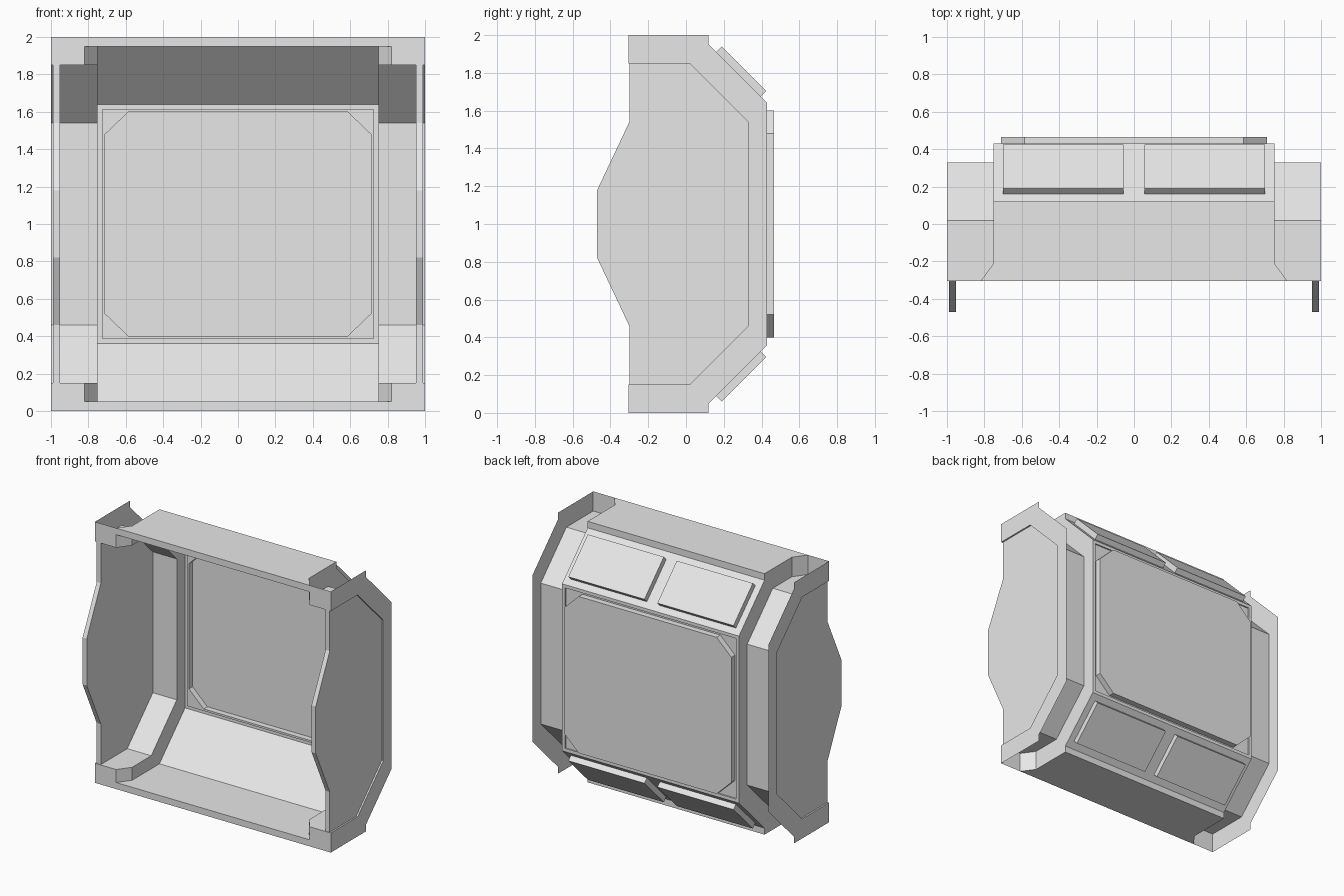
import bpy, bmesh
from mathutils import Vector

cube = bpy.data.objects.get("Cube")
if cube:
    bpy.data.objects.remove(cube, do_unlink=True)

GREY = (0.8, 0.8, 0.8)
grey = bpy.data.materials.new("light grey")
grey.use_nodes = True
grey.diffuse_color = (*GREY, 1)
grey.node_tree.nodes["Principled BSDF"].inputs["Base Color"].default_value = (*GREY, 1)


def finish(name, bm, mirror):
    """Turn a bmesh into an object mirrored about the model's middle."""
    mesh = bpy.data.meshes.new(name)
    bm.to_mesh(mesh)
    bm.free()
    mesh.materials.append(grey)
    obj = bpy.data.objects.new(name, mesh)
    obj.location.z = 1
    bpy.context.collection.objects.link(obj)
    if mirror:
        mod = obj.modifiers.new("Mirror", "MIRROR")
        mod.use_axis = ["X" in mirror, False, "Z" in mirror]
    return obj


def sheet(name, polygons, mirror="XZ"):
    """Thin faces, all turned away from the centre."""
    bm = bmesh.new()
    for poly in polygons:
        face = bm.faces.new([bm.verts.new(p) for p in poly])
        face.normal_update()
        if face.normal.dot(face.calc_center_median()) < 0:
            face.normal_flip()
    bmesh.ops.remove_doubles(bm, verts=bm.verts[:], dist=0.0001)
    return finish(name, bm, mirror)


def solid(name, poly, offset, mirror="XZ"):
    """Closed prism: a polygon pushed along an offset."""
    bm = bmesh.new()
    base = bm.faces.new([bm.verts.new(p) for p in poly])
    out = bmesh.ops.extrude_face_region(bm, geom=[base], use_keep_orig=True)
    moved = [v for v in out["geom"] if isinstance(v, bmesh.types.BMVert)]
    bmesh.ops.translate(bm, verts=moved, vec=Vector(offset))
    bmesh.ops.recalc_face_normals(bm, faces=bm.faces[:])
    return finish(name, bm, mirror)


def band(path, offset):
    """Quads between a path and its shifted copy."""
    pts = [Vector(p) for p in path]
    off = Vector(offset)
    return [[a, b, b + off, a + off] for a, b in zip(pts, pts[1:])]


def at_x(x, profile):
    return [(x, y, z) for y, z in profile]


def at_y(y, profile):
    return [(x, y, z) for x, z in profile]


# Main dimensions, heights measured from the middle
FRONT, BEND, LIP = -0.305, -0.21, 0.12
MID, WIDE, EDGE = 0.75, 0.82, 1.0
BACK, STEP, DISH = 0.43, 0.42, 0.465

# Top and bottom rails with flared front corners
rail = [(-WIDE, FRONT), (WIDE, FRONT), (MID, BEND), (MID, LIP), (-MID, LIP), (-MID, BEND)]
solid("rail", [(x, y, 0.95) for x, y in rail], (0, 0, 0.05), "Z")

# Front rim with deeper corners
sheet("front_rim_corner", [at_y(FRONT, [(WIDE, 0.85), (EDGE, 0.85), (EDGE, 1), (WIDE, 1)])])

# Sloped middle sheets
sheet("middle_slope", band([(-MID, LIP, 0.95), (-MID, BACK, 0.64)], (2 * MID, 0, 0)), "Z")

# Stepped side walls of the raised middle, and the flared corner pieces
outer = [(BEND, 0.95), (LIP, 0.95), (BACK, 0.64), (BACK, 0)]
inner = [(BEND, 0.85), (0.02, 0.85), (0.33, 0.54), (0.33, 0)]
cheeks = [at_x(MID, [outer[i], outer[i + 1], inner[i + 1], inner[i]]) for i in range(3)]
flare = band([(WIDE, FRONT, 0.85), (MID, BEND, 0.85)], (0, 0, 0.1))
sheet("middle_cheek", cheeks + flare)

# Recessed outer strips
shelf = [(WIDE, FRONT), (EDGE, FRONT), (EDGE, 0.02), (MID, 0.02), (MID, BEND)]
sheet("recessed_strip", [[(x, y, 0.85) for x, y in shelf]]
      + band(at_x(MID, inner[1:]), (EDGE - MID, 0, 0)))

# Side flanges
flange = [(FRONT, 1), (LIP, 1)] + outer[1:] + inner[:0:-1] + [(FRONT, 0.85)]
sheet("side_flange", [at_x(EDGE, flange)])

# Side plates with a bulging front edge
half = [(0.33, 0.54), (0.02, 0.85), (-0.3, 0.85), (-0.3, 0.54), (-0.47, 0.18)]
plate = half + [(y, -z) for y, z in reversed(half)]
solid("side_plate", at_x(0.953, plate), (0.035, 0, 0), "X")

# Back frame, its small step, and the shallow eight-sided dish
frame = [(MID, 0), (MID, 0.64), (0, 0.64)]
opening = [(0.725, 0), (0.725, 0.615), (0, 0.615)]
octagon = [(0.71, 0), (0.71, 0.48), (0.585, 0.6), (0, 0.6)]
sheet("back_frame", [at_y(BACK, frame + opening[::-1]),
                     at_y(STEP, opening + octagon[::-1])]
      + band(at_y(STEP, opening), (0, BACK - STEP, 0)))
sheet("back_dish", [at_y(DISH, octagon + [(0, 0)])]
      + band(at_y(STEP, octagon), (0, DISH - STEP, 0)))

# Raised pads on the slopes
pad = [(0.055, 0.16, 0.91), (0.7, 0.16, 0.91), (0.7, 0.395, 0.675), (0.055, 0.395, 0.675)]
solid("slope_pad", pad, (0, 0.03, 0.03))
